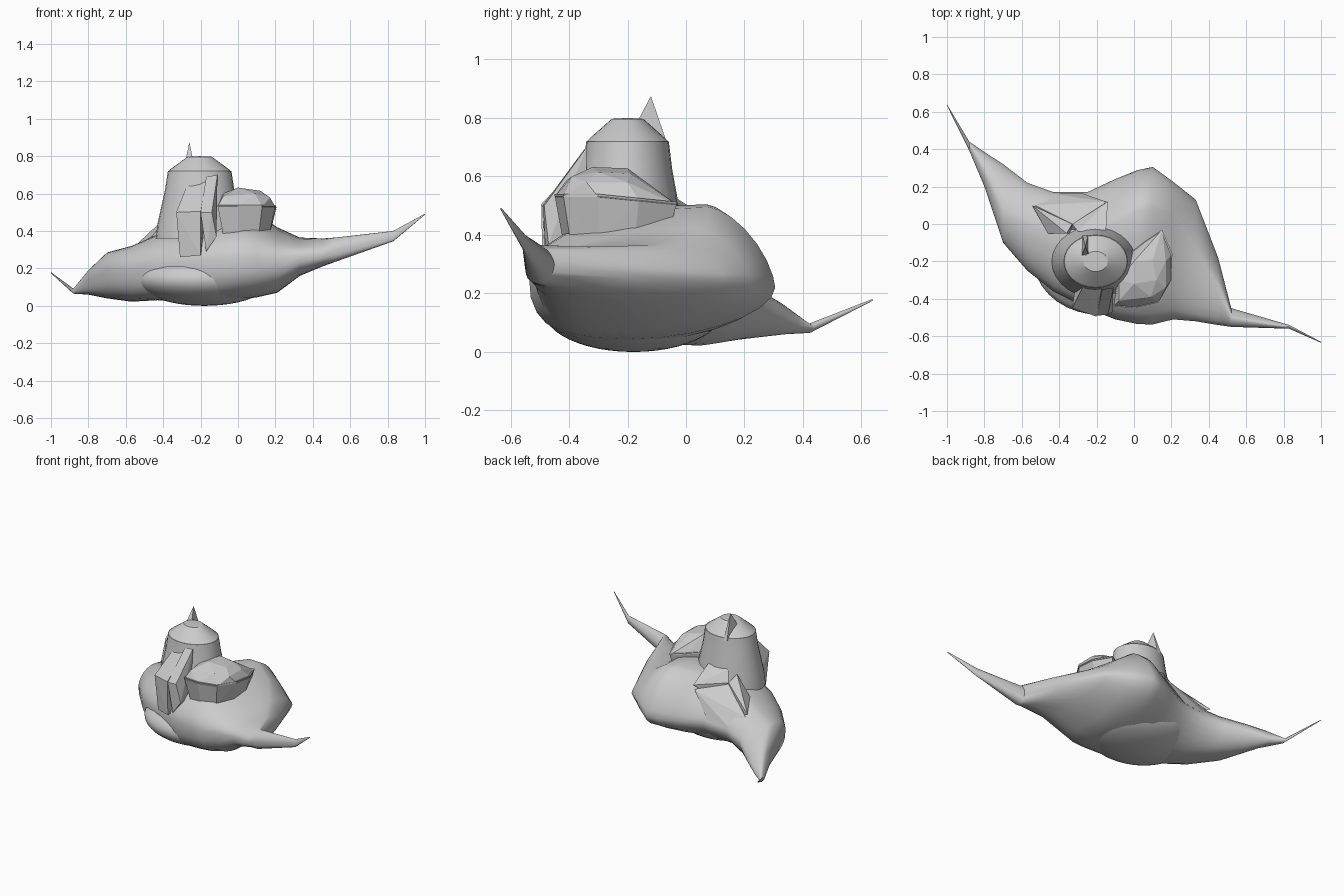
import bpy, bmesh
from math import sin, cos, pi, radians


def finish(name, bm, smooth=None):
    bmesh.ops.recalc_face_normals(bm, faces=bm.faces)
    me = bpy.data.meshes.new(name)
    bm.to_mesh(me)
    bm.free()
    ob = bpy.data.objects.new(name, me)
    bpy.context.collection.objects.link(ob)
    if smooth:
        bpy.ops.object.select_all(action='DESELECT')
        ob.select_set(True)
        bpy.context.view_layer.objects.active = ob
        bpy.ops.object.shade_smooth_by_angle(angle=radians(smooth))
    return ob


def loft(name, rings, smooth=None):
    """Skin a list of equal-length point rings and close both ends."""
    bm = bmesh.new()
    vs = [[bm.verts.new(p) for p in r] for r in rings]
    n = len(vs[0])
    for a, b in zip(vs, vs[1:]):
        for i in range(n):
            j = (i + 1) % n
            bm.faces.new((a[i], a[j], b[j], b[i]))
    bm.faces.new(vs[0])
    bm.faces.new(vs[-1])
    bmesh.ops.remove_doubles(bm, verts=bm.verts, dist=1e-5)
    return finish(name, bm, smooth)


def solid(name, pts):
    """Flat-faced convex block from its corners."""
    bm = bmesh.new()
    for p in pts:
        bm.verts.new(p)
    bmesh.ops.convex_hull(bm, input=bm.verts)
    return finish(name, bm)


def lathe(name, centre, ry, profile, segs, smooth=None, turn=0):
    """Stacked elliptical rings; profile holds (radius, z)."""
    cx, cy = centre
    rings = [[(cx + r * cos(turn + 2 * pi * i / segs),
               cy + r * ry * sin(turn + 2 * pi * i / segs), z)
              for i in range(segs)] for r, z in profile]
    return loft(name, rings, smooth)


# Winged hull: x, then front, top, back and bottom points as (y, z)
stations = [
    (-1.0, (.633, .178), (.635, .18), (.64, .178), (.635, .174)),
    (-0.88, (.39, .08), (.42, .092), (.44, .085), (.42, .065)),
    (-0.80, (.20, .14), (.27, .19), (.385, .09), (.33, .06)),
    (-0.70, (-.10, .19), (.05, .285), (.32, .13), (.15, .04)),
    (-0.57, (-.25, .20), (.0, .32), (.22, .18), (.05, .022)),
    (-0.43, (-.36, .22), (-.05, .38), (.17, .2), (-.1, .03)),
    (-0.25, (-.45, .24), (-.08, .43), (.17, .21), (-.15, .02)),
    (-0.10, (-.51, .25), (.0, .48), (.24, .21), (-.18, .022)),
    (0.02, (-.535, .26), (.07, .505), (.288, .215), (-.18, .035)),
    (0.10, (-.537, .26), (.08, .495), (.305, .22), (-.18, .045)),
    (0.21, (-.51, .26), (.04, .42), (.225, .24), (-.2, .07)),
    (0.33, (-.52, .27), (-.12, .365), (.13, .25), (-.25, .16)),
    (0.45, (-.54, .28), (-.33, .36), (-.18, .28), (-.38, .21)),
    (0.52, (-.55, .30), (-.5, .365), (-.45, .30), (-.5, .235)),
    (0.83, (-.56, .37), (-.55, .40), (-.54, .375), (-.55, .345)),
    (1.0, (-.635, .49), (-.633, .493), (-.63, .49), (-.633, .487)),
]


def section(x, f, t, b, o, steps=7):
    ring = []
    for k in range(4):
        side = (f, b, b, f)[k]
        cap = (t, t, o, o)[k]
        e = (1.0, 1.3, 1.1, .7)[k]
        for i in range(steps):
            a = pi / 2 * i / steps
            if k % 2:
                a = pi / 2 - a
            ring.append((x, cap[0] + (side[0] - cap[0]) * max(cos(a), 0) ** e,
                         side[1] + (cap[1] - side[1]) * max(sin(a), 0) ** e))
    return ring


loft("winged_hull", [section(*s) for s in stations], 50)

# Rounded belly blended into the hull
lathe("belly", (-.18, -.18), .85,
      [(.36 * cos(a), .14 - .14 * sin(a)) for a in
       [pi / 2 * i / 12 for i in range(-4, 13)]], 36, 40)

# Tall tower with its domed cap
lathe("tower", (-.205, -.2), .83,
      [(.235, .36), (.225, .44), (.185, .62), (.17, .72)], 28, 40)
lathe("tower_cap", (-.205, -.2), .83,
      [(.17, .718), (.15, .735), (.065, .797), (.0, .80)], 28, 30)

# Thin fin on the cap
solid("cap_fin", [(-.28, -.17, .78), (-.24, -.17, .78), (-.26, -.12, .875),
                  (-.275, -.06, .70), (-.245, -.06, .70)])

# Low faceted turret beside the tower: flared base, then dome
rim = [(-.11, -.44), (.0, -.45), (.13, -.42), (.2, -.3), (.205, -.16),
       (.15, -.03), (.06, -.09), (-.08, -.2)]
solid("side_turret",
      [(x, y, .54 - max(0, y + .3) * .1) for x, y in rim] +
      [(.04 + (x - .04) * .8, -.26 + (y + .26) * .85, .385) for x, y in rim])
solid("side_turret_dome",
      [(x, y, .53 - max(0, y + .3) * .1) for x, y in rim] +
      [(.17, -.34, .58), (.17, -.2, .58), (.09, -.39, .6), (-.08, -.41, .585),
       (.12, -.3, .615), (.1, -.19, .61), (.0, -.32, .632), (.0, -.2, .628),
       (-.08, -.3, .6)])

# Beak block at the front of the tower
solid("beak", [(-.33, -.45, .50), (-.2, -.495, .505), (-.31, -.44, .26),
               (-.2, -.49, .27), (-.27, -.33, .65), (-.17, -.33, .68),
               (-.31, -.3, .30), (-.18, -.3, .30)])
solid("beak_side", [(-.2, -.49, .5), (-.14, -.485, .5), (-.115, -.47, .37),
                    (-.17, -.48, .29), (-.17, -.35, .69), (-.11, -.34, .70),
                    (-.13, -.34, .35)])

# Flared plates and sloping saddle behind the tower
solid("rear_plate_left", [(-.545, .10, .325), (-.46, -.05, .37), (-.36, -.05, .50),
                          (-.33, .0, .45), (-.34, -.05, .36), (-.45, .06, .28)])
solid("rear_plate_right", [(-.14, .12, .43), (-.33, .0, .45), (-.15, -.04, .53),
                           (-.3, -.04, .52), (-.2, .08, .38), (-.3, -.02, .36)])
solid("rear_saddle", [(-.33, .0, .44), (-.53, .10, .30), (-.15, .12, .40),
                      (-.46, .165, .22), (-.28, .165, .24), (-.25, -.02, .44),
                      (-.4, -.04, .38)])
